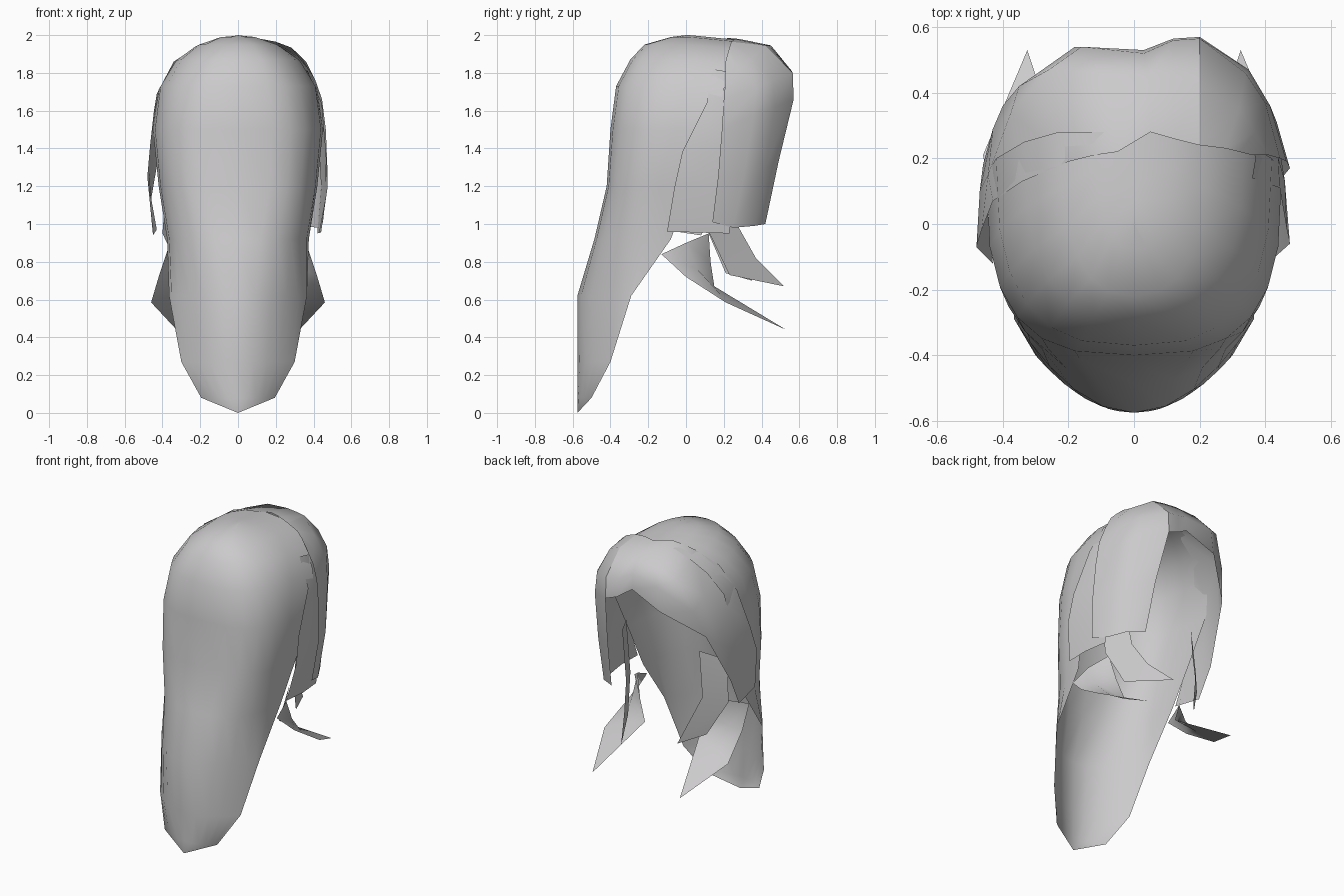
import bpy, bmesh, math
from mathutils import Vector

hair = bpy.data.materials.new("light_grey_hair")
hair.diffuse_color = (0.6, 0.59, 0.6, 1)
CENTRE = Vector((0, 0.05, 1.2))


def sheet(name, rows):
    """Smooth open surface lofted through rows of points, facing outward."""
    bm = bmesh.new()
    grid = [[bm.verts.new(p) for p in r] for r in rows]
    for a, b in zip(grid, grid[1:]):
        for i in range(len(a) - 1):
            bm.faces.new((a[i], a[i + 1], b[i + 1], b[i]))
    bmesh.ops.remove_doubles(bm, verts=bm.verts, dist=1e-4)
    bm.normal_update()
    if sum(f.calc_area() * f.normal.dot(f.calc_center_median() - CENTRE) for f in bm.faces) < 0:
        bmesh.ops.reverse_faces(bm, faces=bm.faces)
    for f in bm.faces:
        f.smooth = True
    me = bpy.data.meshes.new(name)
    bm.to_mesh(me)
    bm.free()
    me.materials.append(hair)
    ob = bpy.data.objects.new(name, me)
    bpy.context.collection.objects.link(ob)
    return ob


def mirrored(rows):
    return [[(-x, y, z) for x, y, z in r] for r in rows]


# Crown and long back: curved sections
# (height, half width, back y, front edge y, roundness; 0 = parabola)
levels = [(2.0, 0.0, 0.0, 0.28, .85), (1.99, 0.12, -0.08, 0.28, .85), (1.95, 0.23, -0.22, 0.28, .8),
          (1.87, 0.335, -0.295, 0.25, .75), (1.73, 0.42, -0.37, 0.2, .72), (1.5, 0.45, -0.4, 0.15, .68),
          (1.2, 0.42, -0.42, 0.02, .68), (0.92, 0.375, -0.485, -0.08, .85), (0.62, 0.365, -0.575, -0.29, 0),
          (0.27, 0.3, -0.575, -0.4, 0), (0.08, 0.195, -0.575, -0.5, 0), (0.0, 0.0, -0.575, -0.575, 0)]
N = 12
back = []
for z, w, yb, ye, e in levels:
    row = []
    for i in range(N + 1):
        u = 2 * i / N - 1
        t = u * math.pi / 2
        if e:
            s = math.copysign(abs(math.sin(t)) ** e, u)
            c = max(0, math.cos(t)) ** e
        else:
            s, c = math.sin(t), 1 - math.sin(t) ** 2
        y = ye - (ye - yb) * c
        row.append((w * s, y, z - 0.1 * max(0, y - 0.02) * (z > 1.5)))
    back.append(row)
sheet("crown_and_long_back", back)

# Swept fringe over the forehead: columns from seam to hem
sheet("fringe", [
    [(-.43, .07, 1.69), (-.465, -.02, 1.42), (-.48, -.07, 1.25), (-.43, -.12, .97)],
    [(-.34, .13, 1.86), (-.445, .15, 1.6), (-.47, .1, 1.3), (-.45, .08, .94)],
    [(-.2, .19, 1.95), (-.375, .34, 1.74), (-.43, .29, 1.42), (-.46, .18, 1.13)],
    [(-.12, .21, 1.975), (-.26, .47, 1.86), (-.35, .42, 1.66), (-.4, .36, 1.48)],
    [(-.05, .22, 1.985), (-.1, .46, 1.93), (-.16, .54, 1.82), (-.18, .54, 1.66)],
    [(.05, .28, 1.98), (.045, .45, 1.945), (.03, .52, 1.85), (.03, .53, 1.75)],
    [(.12, .26, 1.98), (.12, .44, 1.945), (.12, .56, 1.81), (.12, .565, 1.69)],
    [(.2, .24, 1.965), (.2, .42, 1.945), (.2, .565, 1.8), (.2, .57, 1.66)]])

# Right side of the fringe, hanging in front of the ear
sheet("fringe_right", [
    [(.2, .24, 1.965), (.2, .42, 1.945), (.2, .565, 1.8), (.2, .57, 1.66), (.24, .49, 1.33), (.26, .42, 1.0)],
    [(.28, .23, 1.935), (.32, .35, 1.88), (.34, .46, 1.76), (.35, .47, 1.62), (.36, .42, 1.3), (.36, .36, .99)],
    [(.32, .22, 1.9), (.37, .28, 1.82), (.4, .37, 1.72), (.415, .36, 1.58), (.435, .31, 1.27), (.42, .25, .98)],
    [(.36, .21, 1.86), (.41, .21, 1.76), (.445, .2, 1.66), (.465, .19, 1.5), (.475, .17, 1.25), (.45, .14, 1.01)]])

# Side panel behind the right fringe
sheet("side_panel", [
    [(.36, .14, 1.82), (.37, .2, 1.81), (.35, .28, 1.8)],
    [(.444, .11, 1.64), (.44, .2, 1.64), (.42, .28, 1.64)],
    [(.466, -.02, 1.38), (.46, .13, 1.38), (.43, .28, 1.38)],
    [(.475, -.06, 1.2), (.462, .1, 1.2), (.44, .25, 1.2)],
    [(.43, -.1, .96), (.44, .06, .955), (.42, .23, .95)]])

# Pointed locks curling forward below the ears, one per side
lock = [[(.38, -.13, .84), (.36, 0, .9), (.3, .12, .95)],
        [(.42, 0, .72), (.36, .06, .76), (.25, .13, .8)],
        [(.46, .21, .585), (.34, .18, .63), (.2, .15, .67)],
        [(.325, .53, .44)] * 3]
sheet("forward_lock_right", lock)
sheet("forward_lock_left", mirrored(lock))

# Thin lock under the right fringe and broader lock under the left
sheet("thin_lock_right", [
    [(.36, .12, 1.3), (.3, .25, 1.3)],
    [(.33, .12, .96), (.25, .28, .98)],
    [(.27, .23, .73), (.2, .37, .82)],
    [(.12, .52, .67)] * 2])
sheet("inner_lock_left", [
    [(-.38, .1, 1.22), (-.26, .23, 1.3)],
    [(-.4, .12, .95), (-.29, .24, 1.0)],
    [(-.3, .21, .74), (-.18, .35, .7)]])
